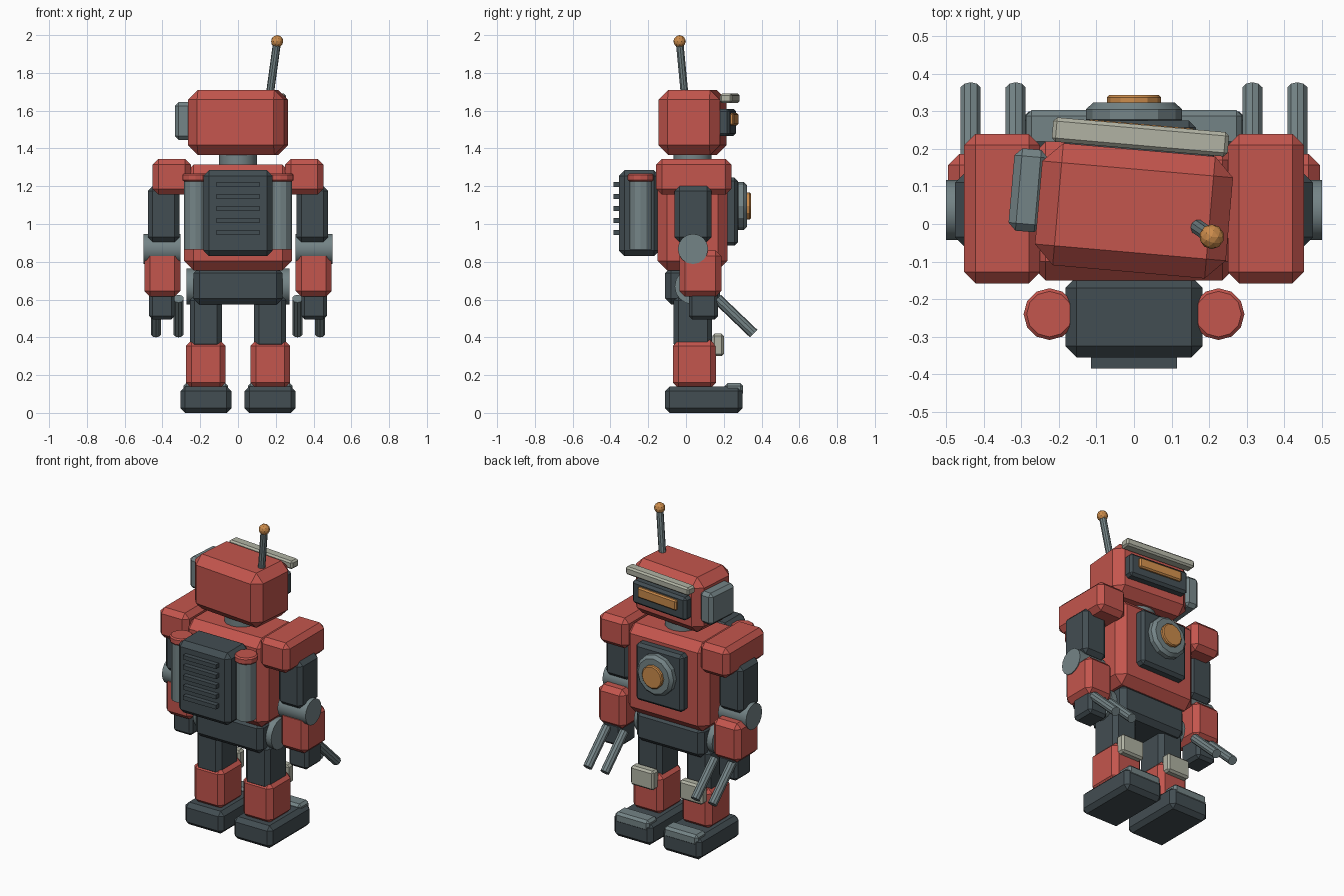
import bpy, math
from mathutils import Vector, Matrix

if "Cube" in bpy.data.objects:
    bpy.data.objects.remove(bpy.data.objects["Cube"])


def material(name, rgb):
    m = bpy.data.materials.new(name)
    m.diffuse_color = (*rgb, 1)
    m.use_nodes = True
    m.node_tree.nodes["Principled BSDF"].inputs["Base Color"].default_value = m.diffuse_color
    return m


RED = material("red paint", (0.55, 0.092, 0.075))
DARK = material("dark metal", (0.055, 0.075, 0.085))
GREY = material("grey metal", (0.175, 0.23, 0.24))
BEIGE = material("beige trim", (0.44, 0.45, 0.37))
ORANGE = material("orange glass", (0.60, 0.26, 0.07))


def finish(name, mat, chamfer):
    o = bpy.context.object
    o.name = name
    o.data.materials.append(mat)
    if chamfer:
        b = o.modifiers.new("chamfer", 'BEVEL')
        b.width, b.segments, b.limit_method = chamfer, 1, 'ANGLE'
        b.angle_limit = math.radians(50)
    return o


def box(name, mat, x, y, z, chamfer=0.03):
    """Chamfered box from (min, max) ranges."""
    bpy.ops.mesh.primitive_cube_add(size=1)
    mid = Vector([(a + b) / 2 for a, b in (x, y, z)])
    size = [b - a for a, b in (x, y, z)]
    bpy.context.object.data.transform(
        Matrix.Translation(mid) @ Matrix.Diagonal((*size, 1)))
    return finish(name, mat, chamfer)


def rod(name, mat, p, q, r, sides=12, chamfer=0):
    """Cylinder between two points."""
    p, q = Vector(p), Vector(q)
    bpy.ops.mesh.primitive_cylinder_add(radius=r, depth=(q - p).length, vertices=sides)
    turn = (q - p).to_track_quat('Z', 'Y').to_matrix().to_4x4()
    bpy.context.object.data.transform(Matrix.Translation((p + q) / 2) @ turn)
    o = finish(name, mat, chamfer)
    bpy.ops.object.shade_smooth_by_angle(angle=math.radians(25))
    return o


def span(s, a, b):
    """x range mirrored to side s."""
    return tuple(sorted((s * a, s * b)))


# Head, built square then turned a little to one side
head = [
    box("head", RED, (-0.255, 0.255), (-0.163, 0.163), (1.365, 1.71), 0.052),
    box("brow_visor", BEIGE, (-0.235, 0.235), (0.165, 0.23), (1.64, 1.69), 0.01),
    box("eye_panel", DARK, (-0.20, 0.20), (0.14, 0.215), (1.465, 1.61), 0.015),
    box("eye_slit", ORANGE, (-0.145, 0.145), (0.20, 0.232), (1.522, 1.587), 0.008),
    box("ear_box", GREY, (-0.33, -0.24), (-0.08, 0.14), (1.445, 1.645), 0.02),
]
for o in head:
    o.location = (0, 0.035, 0)
    o.rotation_euler.z = math.radians(-5)

# Antenna
rod("antenna_rod", GREY, (0.165, -0.005, 1.66), (0.207, -0.034, 1.965), 0.021, 10)
bpy.ops.mesh.primitive_ico_sphere_add(subdivisions=2, radius=0.033, location=(0.207, -0.034, 1.967))
finish("antenna_ball", ORANGE, 0)

# Neck, torso and pelvis
rod("neck", GREY, (0, 0.035, 1.28), (0, 0.035, 1.40), 0.1, 16)
box("torso", RED, (-0.285, 0.285), (-0.15, 0.22), (0.755, 1.315), 0.05)
box("pelvis", DARK, (-0.235, 0.235), (-0.11, 0.18), (0.575, 0.77), 0.03)

# Chest panel with round lamp
box("chest_panel", DARK, (-0.165, 0.165), (0.20, 0.275), (0.885, 1.245), 0.018)
rod("lamp_ring", GREY, (0, 0.26, 1.095), (0, 0.323, 1.095), 0.128, 12, 0.018)
rod("lamp", ORANGE, (0, 0.31, 1.095), (0, 0.343, 1.095), 0.072, 12, 0.006)

# Backpack with vent bars
box("backpack", DARK, (-0.183, 0.183), (-0.355, -0.14), (0.83, 1.285), 0.03)
for i in range(5):
    z = 0.955 + i * 0.0635
    box("vent_bar", DARK, (-0.115, 0.115), (-0.385, -0.345), (z - 0.013, z + 0.013), 0)

for s, side in ((-1, "left"), (1, "right")):
    # Tanks
    x = s * 0.225
    rod(side + "_tank", GREY, (x, -0.24, 0.865), (x, -0.24, 1.24), 0.06)
    rod(side + "_tank_cap", RED, (x, -0.24, 1.225), (x, -0.24, 1.268), 0.069, 12, 0.008)

    # Arm
    box(side + "_shoulder", RED, span(s, 0.25, 0.452), (-0.158, 0.24), (1.155, 1.345), 0.03)
    box(side + "_upper_arm", DARK, span(s, 0.31, 0.477), (-0.06, 0.135), (0.905, 1.2), 0.025)
    rod(side + "_elbow", GREY, (s * 0.305, 0.037, 0.868), (s * 0.5, 0.037, 0.868), 0.08, 16)
    box(side + "_forearm", RED, span(s, 0.305, 0.495), (-0.035, 0.187), (0.615, 0.86), 0.03)
    box(side + "_hand", DARK, span(s, 0.335, 0.47), (0.015, 0.17), (0.495, 0.64), 0.018)
    for fx in (0.315, 0.435):
        rod(side + "_claw", GREY, (s * fx, 0.165, 0.605), (s * fx, 0.358, 0.42), 0.028, 10)

    # Leg
    rod(side + "_hip", GREY, (s * 0.2, 0.035, 0.67), (s * 0.273, 0.035, 0.67), 0.095, 16)
    box(side + "_thigh", DARK, span(s, 0.085, 0.255), (-0.065, 0.138), (0.34, 0.62), 0.025)
    box(side + "_shin", RED, span(s, 0.065, 0.275), (-0.07, 0.16), (0.13, 0.385), 0.03)
    box(side + "_knee_pad", BEIGE, span(s, 0.09, 0.25), (0.14, 0.2), (0.30, 0.42), 0.012)
    box(side + "_foot", DARK, span(s, 0.035, 0.305), (-0.112, 0.3), (0, 0.14), 0.025)
    box(side + "_toe_cap", GREY, span(s, 0.052, 0.288), (0.205, 0.303), (0.09, 0.158), 0.015)
